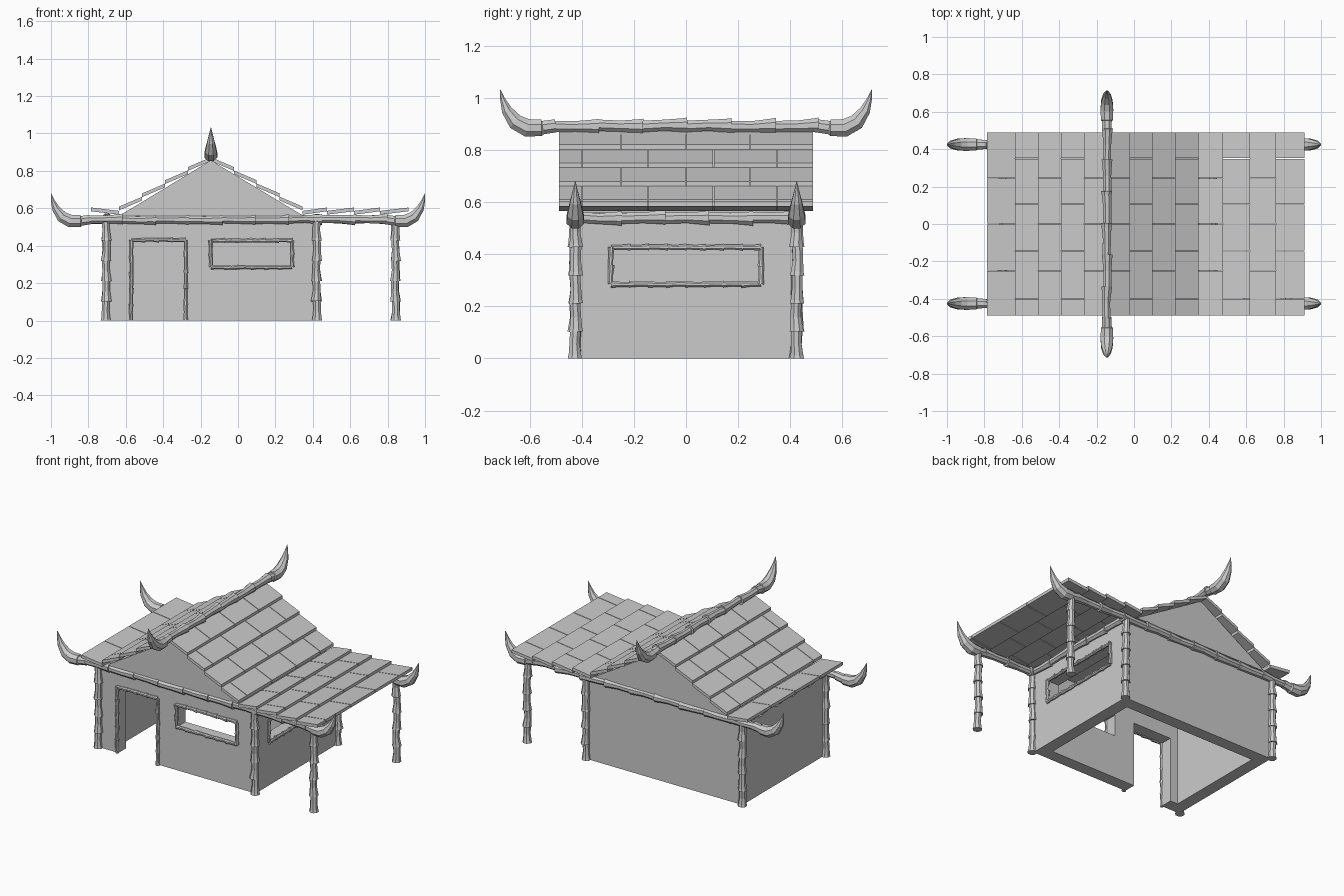
import bpy, bmesh, math, random
from mathutils import Vector

random.seed(4)
if "Cube" in bpy.data.objects:
    bpy.data.objects.remove(bpy.data.objects["Cube"])

grey = bpy.data.materials.new("plain_grey")
grey.use_nodes = True
COLOUR = (0.6, 0.6, 0.6, 1)
grey.diffuse_color = COLOUR
grey.node_tree.nodes["Principled BSDF"].inputs["Base Color"].default_value = COLOUR

RIDGE_X, EAVE_Z, POST_Y = -0.145, 0.54, 0.425
WALL_L, WALL_R, WALL_Y = -0.70, 0.42, 0.42
Z = Vector((0, 0, 1))


def finish(name, bm):
    bmesh.ops.recalc_face_normals(bm, faces=bm.faces)
    mesh = bpy.data.meshes.new(name)
    bm.to_mesh(mesh)
    bm.free()
    mesh.materials.append(grey)
    obj = bpy.data.objects.new(name, mesh)
    bpy.context.collection.objects.link(obj)
    return obj


def prism(bm, profile, y0, y1):
    """Extrude an (x, z) outline along y."""
    face = bm.faces.new([bm.verts.new((x, y0, z)) for x, z in profile])
    out = bmesh.ops.extrude_face_region(bm, geom=[face])["geom"]
    moved = [v for v in out if isinstance(v, bmesh.types.BMVert)]
    bmesh.ops.translate(bm, verts=moved, vec=(0, y1 - y0, 0))


def box(name, x0, x1, y0, y1, z0, z1):
    bm = bmesh.new()
    prism(bm, [(x0, z0), (x1, z0), (x1, z1), (x0, z1)], y0, y1)
    return finish(name, bm)


def tube(bm, points, radii, side, sides=8):
    """Loft rings of the given radii along a path that is planar about side."""
    rings = []
    for i, p in enumerate(points):
        tangent = (points[min(i + 1, len(points) - 1)] - points[max(i - 1, 0)]).normalized()
        up = side.cross(tangent).normalized()
        turn = [math.tau * (k + 0.5) / sides for k in range(sides)]
        rings.append([bm.verts.new(p + radii[i] * (math.cos(a) * side + math.sin(a) * up))
                      for a in turn])
    for a, b in zip(rings, rings[1:]):
        for k in range(sides):
            j = (k + 1) % sides
            bm.faces.new((a[k], a[j], b[j], b[k]))
    bm.faces.new(rings[0])
    bm.faces.new(rings[-1])


def bamboo(bm, start, end, count, r):
    """A slightly crooked pole of flared, overlapping segments."""
    start, end = Vector(start), Vector(end)
    axis = (end - start).normalized()
    side = axis.cross(Z) if abs(axis.z) < 0.5 else Vector((1, 0, 0))
    side.normalize()
    up = side.cross(axis)

    def wobble():
        return (side * random.uniform(-1, 1) + up * random.uniform(-1, 1)) * r * 0.13

    step = (end - start) / count
    for i in range(count):
        a = start + step * i + wobble()
        b = start + step * (i + 1) + wobble()
        if i < count - 1:
            b += axis * r * 0.2
        path = [a, a.lerp(b, 0.5) + wobble(), a.lerp(b, 0.88), b]
        tube(bm, path, [r * 0.88, r * 0.86, r * 1.05, r * 1.17], side)


# Horn outline: distance outward, rise, radius
HORN = [(0, 0, 0.027), (0.05, -0.007, 0.028), (0.055, -0.008, 0.034), (0.11, -0.008, 0.037),
        (0.155, 0.015, 0.033), (0.188, 0.06, 0.022), (0.205, 0.105, 0.01), (0.213, 0.14, 0.001)]


def horn(bm, base, out):
    base, out = Vector(base), Vector(out)
    path = [base + out * u + Z * h for u, h, r in HORN]
    tube(bm, path, [r for u, h, r in HORN], out.cross(Z))


# Walls, hollow and open underneath, with a door and two windows
walls = box("walls", WALL_L, WALL_R, -WALL_Y, WALL_Y, 0, 0.56)
T = 0.08
cutters = [
    box("room_cutter", WALL_L + T, WALL_R - T, T - WALL_Y, WALL_Y - T, -0.1, 0.53),
    box("door_cutter", -0.565, -0.285, -0.6, -0.3, -0.1, 0.425),
    box("front_window_cutter", -0.14, 0.285, -0.6, -0.3, 0.285, 0.425),
    box("side_window_cutter", 0.3, 0.6, -0.285, 0.285, 0.285, 0.425),
]
for cutter in cutters:
    cutter.hide_render = True
    cutter.hide_viewport = True
    cutter.display_type = 'WIRE'
    mod = walls.modifiers.new(cutter.name, 'BOOLEAN')
    mod.operation = 'DIFFERENCE'
    mod.solver = 'EXACT'
    mod.object = cutter

# Gable roof body
bm = bmesh.new()
prism(bm, [(-0.635, 0.56), (0.35, 0.56), (RIDGE_X, 0.856)], -0.44, 0.44)
finish("gable", bm)

# Roof tiles: staggered courses, each lifted at its outer edge
JOINTS = ([-0.49, -0.25, 0, 0.245, 0.49], [-0.49, -0.40, -0.145, 0.105, 0.35, 0.49])
LIFT, THICK, GAP = 0.018, 0.02, 0.002


def course(bm, x0, z0, x1, z1, joints):
    outline = [(x0, z0), (x1, z1 + LIFT), (x1, z1 + LIFT + THICK), (x0, z0 + THICK)]
    for a, b in zip(joints, joints[1:]):
        prism(bm, outline, a + GAP, b - GAP)


def slope_z(d):
    return 0.853 - 0.575 * d


for name, sign in (("left_roof_tiles", 1), ("right_roof_tiles", -1)):
    bm = bmesh.new()
    for k in range(4):
        d0, d1 = 0.1225 * k, 0.1225 * (k + 1)
        course(bm, RIDGE_X + sign * d0, slope_z(d0), RIDGE_X + sign * d1, slope_z(d1), JOINTS[k % 2])
    finish(name, bm)

bm = bmesh.new()
flat = [0.345, 0.475, 0.62, 0.76, 0.912]
for k, (a, b) in enumerate(zip(flat, flat[1:])):
    course(bm, a, 0.566, b, 0.566, JOINTS[k % 2])
finish("porch_roof_tiles", bm)
bm = bmesh.new()
course(bm, -0.635, 0.566, -0.785, 0.566, JOINTS[0])
finish("eave_tiles", bm)

# Ridge pole with horned ends
bm = bmesh.new()
bamboo(bm, (RIDGE_X, -0.51, 0.893), (RIDGE_X, 0.51, 0.893), 6, 0.027)
for s in (-1, 1):
    horn(bm, (RIDGE_X, s * 0.5, 0.893), (0, s, 0))
finish("ridge_pole", bm)

# Front and back eave poles with horned ends
for name, s in (("front_eave_pole", -1), ("back_eave_pole", 1)):
    bm = bmesh.new()
    bamboo(bm, (-0.8, s * POST_Y, EAVE_Z), (0.8, s * POST_Y, EAVE_Z), 9, 0.026)
    for e in (-1, 1):
        horn(bm, (e * 0.787, s * POST_Y, EAVE_Z), (e, 0, 0))
    finish(name, bm)

# Side eave poles
for name, x in (("right_eave_pole", WALL_L), ("left_eave_pole", WALL_R)):
    bm = bmesh.new()
    bamboo(bm, (x, -0.42, EAVE_Z), (x, 0.42, EAVE_Z), 5, 0.026)
    finish(name, bm)

# Posts at the corners and under the porch roof
for name, x in (("right_post", -0.705), ("left_post", 0.42), ("porch_post", 0.842)):
    for end, y in (("front", -POST_Y), ("back", POST_Y)):
        bm = bmesh.new()
        bamboo(bm, (x, y, 0.54), (x, y, 0), 5, 0.025)
        finish(end + "_" + name, bm)


# Thin bamboo frames round the openings
def frame(name, corners, counts, r=0.012):
    bm = bmesh.new()
    for a, b, n in zip(corners, corners[1:], counts):
        bamboo(bm, a, b, n, r)
    finish(name, bm)


y = -WALL_Y - 0.004
frame("door_frame", [(-0.57, y, 0), (-0.57, y, 0.43), (-0.28, y, 0.43), (-0.28, y, 0)], (5, 4, 5))


def loop(a0, a1, place):
    return [place(a, z) for a, z in ((a0, 0.285), (a0, 0.427), (a1, 0.427), (a1, 0.285), (a0, 0.285))]


frame("front_window_frame", loop(-0.145, 0.29, lambda a, z: (a, y, z)), (2, 6, 2, 6))
frame("side_window_frame", loop(-0.288, 0.288, lambda a, z: (WALL_R + 0.004, a, z)), (2, 8, 2, 8))
